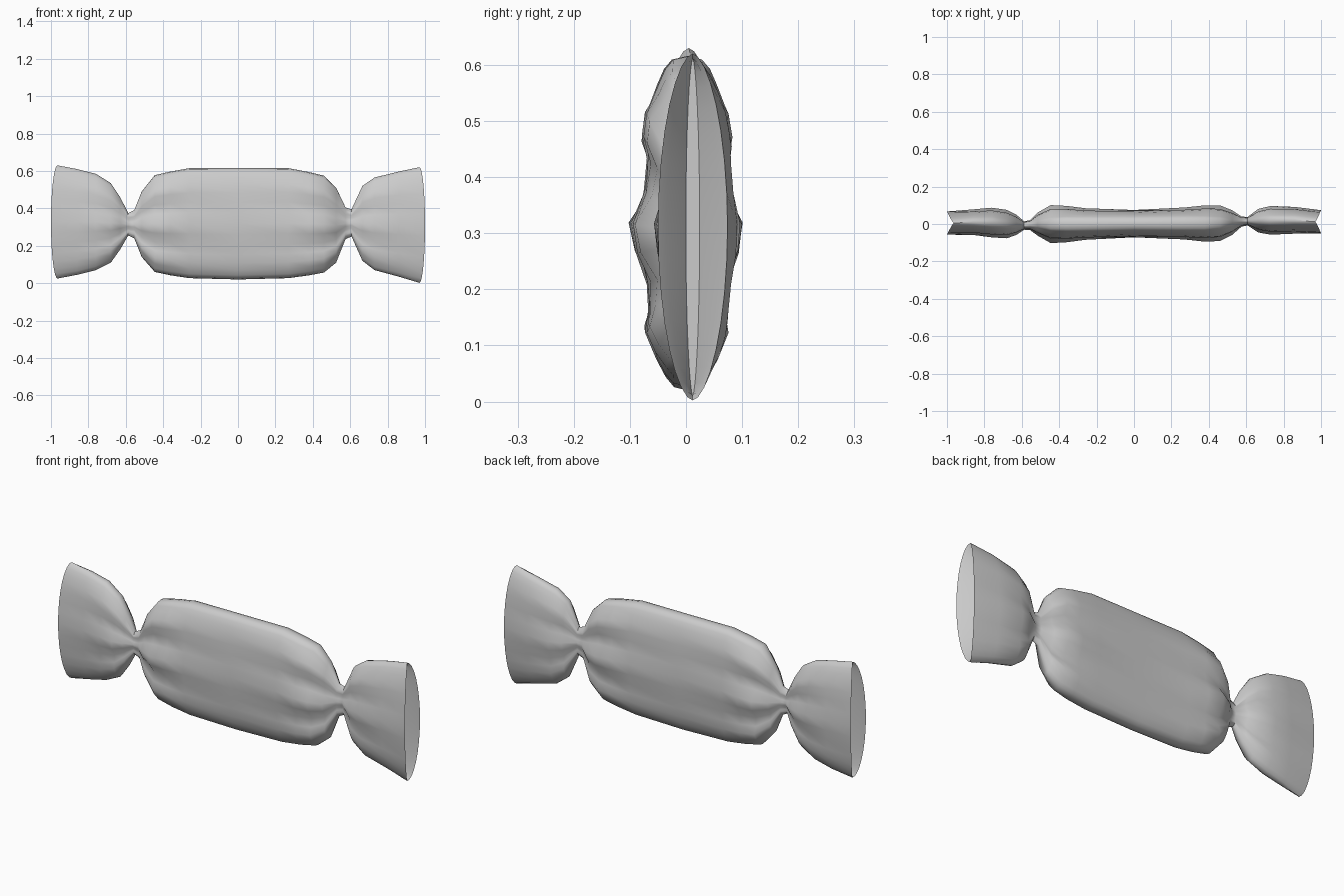
import bpy, bmesh, math

SIDES = 32
# stations along the wrapper: x, z low, z high, y centre, half thickness, fullness, pleat
LEFT_RIM = [(-0.965, 0.025, 0.63, 0.005, 0.062, 1.15, 0.0)]
STATIONS = LEFT_RIM + [
    (-0.86, 0.045, 0.61, 0.01, 0.065, 0.95, 0.06),
    (-0.76, 0.07, 0.585, 0.008, 0.072, 0.9, 0.12),
    (-0.68, 0.11, 0.535, 0.0, 0.064, 0.9, 0.22),
    (-0.63, 0.18, 0.46, -0.004, 0.045, 0.9, 0.25),
    (-0.587, 0.255, 0.375, -0.008, 0.02, 0.9, 0.15),
    (-0.555, 0.24, 0.39, -0.006, 0.024, 0.9, 0.15),
    (-0.515, 0.14, 0.49, 0.0, 0.05, 0.85, 0.28),
    (-0.445, 0.06, 0.578, 0.0, 0.081, 0.75, 0.3),
    (-0.36, 0.042, 0.597, 0.0, 0.083, 0.7, 0.2),
    (-0.26, 0.027, 0.615, 0.0, 0.079, 0.7, 0.08),
    (0.0, 0.02, 0.616, 0.002, 0.073, 0.7, 0.0),
    (0.27, 0.027, 0.615, 0.003, 0.08, 0.7, 0.08),
    (0.38, 0.042, 0.594, 0.003, 0.083, 0.7, 0.2),
    (0.46, 0.057, 0.575, 0.005, 0.077, 0.75, 0.28),
    (0.525, 0.11, 0.51, 0.008, 0.053, 0.85, 0.28),
    (0.575, 0.235, 0.405, 0.013, 0.024, 0.9, 0.15),
    (0.607, 0.25, 0.395, 0.015, 0.02, 0.9, 0.15),
    (0.665, 0.12, 0.52, 0.018, 0.052, 0.9, 0.25),
    (0.73, 0.07, 0.565, 0.02, 0.068, 0.9, 0.15),
    (0.86, 0.035, 0.597, 0.02, 0.068, 0.95, 0.06),
    (0.97, 0.002, 0.62, 0.012, 0.062, 1.15, 0.0),
]


def ring(bm, station, bow=0.0, shrink=1.0):
    """One flattened, pleated cross-section of the wrapper."""
    x, lo, hi, yc, hy, full, pleat = station
    verts = []
    for i in range(SIDES):
        a = 2 * math.pi * i / SIDES
        c, s = math.cos(a), math.sin(a)
        side = math.copysign(abs(c) ** full, c) if abs(c) > 1e-6 else 0.0
        fold = 1 + pleat * math.cos(8 * a + (0.6 if c > 0 else -0.5)) * abs(c)
        y = yc + hy * side * fold * shrink
        z = (lo + hi) / 2 + (hi - lo) / 2 * s * (0.5 + 0.5 * shrink if shrink < 1 else 1)
        if shrink < 1:
            z = (lo + hi) / 2 + (hi - lo) / 2 * s * 0.97
        verts.append(bm.verts.new((x + bow * abs(c), y, z)))
    return verts


def shift(station, dx):
    return (station[0] + dx,) + station[1:]


bm = bmesh.new()
first, last = STATIONS[0], STATIONS[-1]
# tucked-in left end, outer skin, tucked-in right end
rings = [ring(bm, shift(first, 0.035), 0.0, 0.2), ring(bm, shift(first, 0.012), -0.03, 0.75)]
for k, st in enumerate(STATIONS):
    bow = -0.035 if k == 0 else (0.03 if k == len(STATIONS) - 1 else 0.0)
    rings.append(ring(bm, st, bow))
rings += [ring(bm, shift(last, -0.012), 0.025, 0.75), ring(bm, shift(last, -0.035), 0.0, 0.2)]

for a, b in zip(rings, rings[1:]):
    for i in range(SIDES):
        j = (i + 1) % SIDES
        bm.faces.new((a[i], a[j], b[j], b[i]))


# close the bottom of each tuck with strips joining front and back
def close(r):
    q, h = SIDES // 4, SIDES // 2
    for i in range(-q, q):
        f, g = r[i % SIDES], r[(i + 1) % SIDES]
        p, o = r[(h - i - 1) % SIDES], r[(h - i) % SIDES]
        quad = list(dict.fromkeys((f, g, p, o)))
        bm.faces.new(quad)


close(rings[0])
close(rings[-1])
bmesh.ops.recalc_face_normals(bm, faces=bm.faces)

mesh = bpy.data.meshes.new("candy_wrapper")
bm.to_mesh(mesh)
bm.free()
wrapper = bpy.data.objects.new("candy_wrapper", mesh)
bpy.context.collection.objects.link(wrapper)
bpy.context.view_layer.objects.active = wrapper
wrapper.select_set(True)
bpy.ops.object.shade_smooth_by_angle(angle=math.radians(50))
